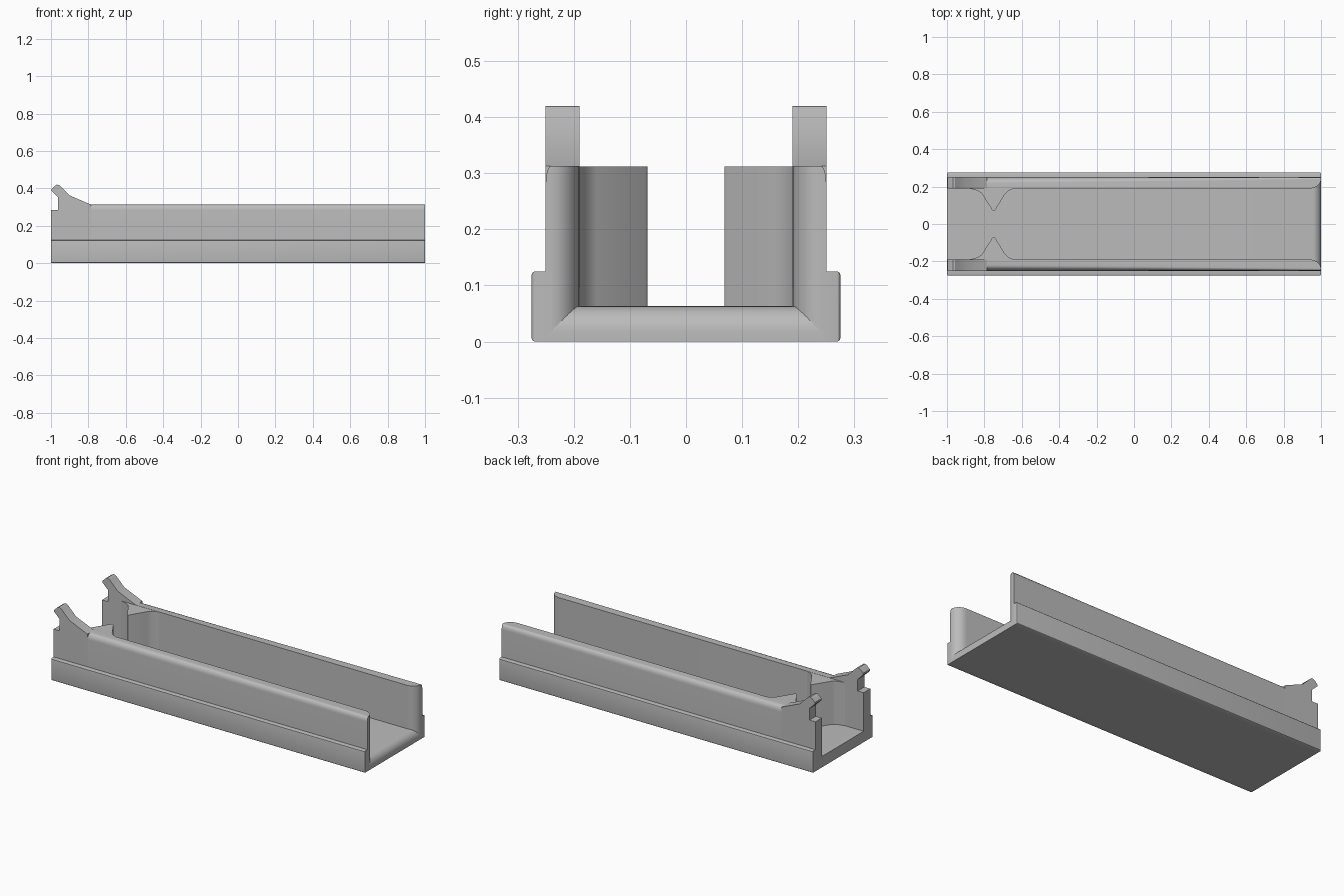
import bpy, bmesh
from math import sin, cos, pi
from mathutils import Vector

cube = bpy.data.objects.get("Cube")
if cube:
    bpy.data.objects.remove(cube, do_unlink=True)

grey = bpy.data.materials.new("plain grey")
grey.use_nodes = True
grey.diffuse_color = (0.5, 0.5, 0.5, 1)
grey.node_tree.nodes["Principled BSDF"].inputs["Base Color"].default_value = (0.5, 0.5, 0.5, 1)


def prism(name, points, place, sweep, bevels=(), mirror=True):
    """Extrude a closed outline; bevels are (edge rule, radius, segments)."""
    bm = bmesh.new()
    face = bm.faces.new([bm.verts.new(place(a, b)) for a, b in points])
    new = bmesh.ops.extrude_face_region(bm, geom=[face])["geom"]
    bmesh.ops.translate(bm, vec=Vector(sweep),
                        verts=[v for v in new if isinstance(v, bmesh.types.BMVert)])
    bmesh.ops.recalc_face_normals(bm, faces=bm.faces[:])
    for rule, radius, segments in bevels:
        edges = [e for e in bm.edges if rule(e.verts[0].co) and rule(e.verts[1].co)]
        bmesh.ops.bevel(bm, geom=edges, offset=radius, segments=segments,
                        profile=0.5, affect='EDGES')
    bmesh.ops.recalc_face_normals(bm, faces=bm.faces[:])
    mesh = bpy.data.meshes.new(name)
    bm.to_mesh(mesh)
    bm.free()
    mesh.materials.append(grey)
    obj = bpy.data.objects.new(name, mesh)
    bpy.context.collection.objects.link(obj)
    if mirror:
        mod = obj.modifiers.new("both sides", 'MIRROR')
        mod.use_axis = (False, True, False)
    bpy.ops.object.select_all(action='DESELECT')
    obj.select_set(True)
    bpy.context.view_layer.objects.active = obj
    bpy.ops.object.shade_smooth_by_angle(angle=pi / 6)
    return obj


def plan(z):
    return lambda x, y: (x, y, z)


def side(y):
    return lambda x, z: (x, y, z)


def section(x):
    return lambda y, z: (x, y, z)


def arc(cx, cy, rx, ry, start, end, steps=8):
    angles = [start + (end - start) * i / steps for i in range(steps + 1)]
    return [(cx + rx * cos(a), cy + ry * sin(a)) for a in angles]


FLOOR, TOP, INNER, OUTER = 0.063, 0.313, 0.19, 0.25
HOOK_END = -0.785

# Floor with a rounded lip at the open end
floor_profile = [(-1, 0), (1, 0)] + arc(0.955, 0.018, 0.045, 0.045, 0, pi / 2) + [(-1, FLOOR)]
prism("floor", floor_profile, side(-0.245), (0, 0.49, 0), mirror=False)

# Lower side rails
prism("side_rail", [(0.24, 0), (0.275, 0), (0.275, 0.125), (0.24, 0.125)],
      section(-1), (2, 0, 0),
      [(lambda c: c.y > 0.27, 0.006, 3)])

# Long walls: flared at the open end and rounded along the outer top edge
wall_plan = [(HOOK_END, OUTER), (HOOK_END, INNER)]
wall_plan += arc(0.94, 0.24, 0.06, 0.05, -pi / 2, 0) + [(1, OUTER)]
prism("wall", wall_plan, plan(0.01), (0, 0, TOP - 0.01),
      [(lambda c: c.z > TOP - 0.001 and c.y > OUTER - 0.001, 0.03, 6)])

# Slanted webs joining walls and floor at the flared end
prism("corner_web", [(0.235, 0.04), (0.245, 0.055), (0.19, 0.095), (0.19, 0.04)],
      section(0.9), (0.045, 0, 0))

# Closed-end wall with its raised snap hook
hook_profile = [(-1, 0.01), (HOOK_END, 0.01), (HOOK_END, TOP), (-0.9, 0.362),
                (-0.948, 0.41), (-0.957, 0.418), (-0.968, 0.42), (-0.98, 0.413),
                (-0.997, 0.396), (-0.997, 0.386), (-0.962, 0.352), (-0.962, 0.285),
                (-1, 0.285)]
prism("snap_hook", hook_profile, side(INNER), (0, OUTER - INNER, 0))

# Pointed inner stops that narrow the channel
stop_plan = [(-0.88, 0.2), (-0.88, INNER), (-0.835, 0.178), (-0.815, 0.165),
             (-0.757, 0.073), (-0.75, 0.069), (-0.743, 0.073), (-0.69, 0.16),
             (-0.672, 0.178), (-0.64, INNER), (-0.64, 0.2)]
prism("inner_stop", stop_plan, plan(0.03), (0, 0, TOP - 0.031))
